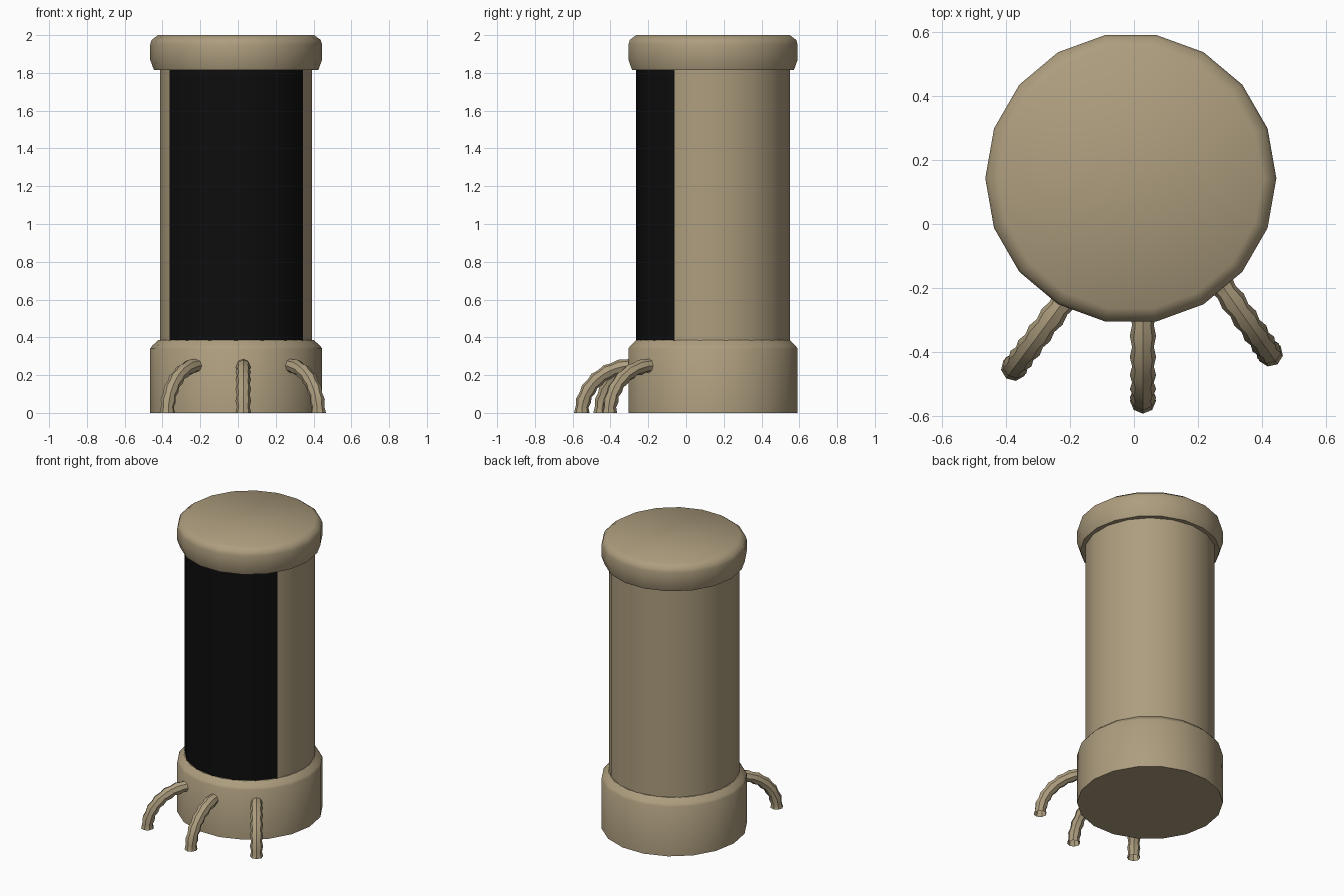
import bpy, bmesh, math
from mathutils import Vector

if "Cube" in bpy.data.objects:
    bpy.data.objects.remove(bpy.data.objects["Cube"])

CX, CY, N = -0.01, 0.143, 18


def material(name, color):
    m = bpy.data.materials.new(name)
    m.diffuse_color = color
    m.use_nodes = True
    m.node_tree.nodes["Principled BSDF"].inputs["Base Color"].default_value = m.diffuse_color
    return m


TAN = material("tan_metal", (0.42, 0.34, 0.21, 1))
BLACK = material("black_glass", (0.004, 0.004, 0.004, 1))


def finish(name, bm, mats, angle=40):
    bmesh.ops.recalc_face_normals(bm, faces=bm.faces)
    me = bpy.data.meshes.new(name)
    bm.to_mesh(me)
    bm.free()
    ob = bpy.data.objects.new(name, me)
    bpy.context.collection.objects.link(ob)
    for m in mats:
        me.materials.append(m)
    bpy.ops.object.select_all(action='DESELECT')
    ob.select_set(True)
    bpy.context.view_layer.objects.active = ob
    bpy.ops.object.shade_smooth_by_angle(angle=math.radians(angle))
    return ob


def bridge(bm, rings):
    """Join consecutive vertex rings with quads."""
    faces = []
    for a, b in zip(rings, rings[1:]):
        n = len(a)
        for i in range(n):
            j = (i + 1) % n
            faces.append(bm.faces.new((a[i], a[j], b[j], b[i])))
    return faces


def lathe(name, profile, turn=0.0, cap=True, window=False):
    bm = bmesh.new()
    rings = [[bm.verts.new((CX + r * math.cos(turn + math.tau * i / N),
                            CY + r * math.sin(turn + math.tau * i / N), z))
              for i in range(N)] for r, z in profile]
    faces = bridge(bm, rings)
    if window:  # the six front facets are dark
        for f in faces:
            if f.calc_center_median().y < CY - 0.22:
                f.material_index = 1
    if cap:
        bm.faces.new(rings[0])
        bm.faces.new(rings[-1])
    return finish(name, bm, [TAN, BLACK] if window else [TAN])


# Base, tank body with dark window, and lid
lathe("base", [(0.455, 0), (0.455, 0.34), (0.445, 0.355), (0.412, 0.385)])
lathe("tank_body", [(0.408, 0.37), (0.408, 1.83)], math.radians(10), False, True)
lathe("lid", [(0.435, 1.815), (0.455, 1.87), (0.455, 1.95), (0.447, 1.975), (0.413, 2.0)])


def hose(name, start, foot, height=0.25, steps=12, sides=8):
    """Lumpy hose bending from the base wall down to the ground."""
    s, d = Vector((*start, 0)), Vector((*foot, 0)) - Vector((*start, 0))
    side = d.normalized().cross(Vector((0, 0, 1)))
    bm = bmesh.new()
    rings = []
    for k in range(steps + 1):
        t = math.pi / 2 * k / steps
        c = s + d * math.sin(t) + Vector((0, 0, height * math.cos(t)))
        tangent = (d * math.cos(t) - Vector((0, 0, height * math.sin(t)))).normalized()
        up = side.cross(tangent)
        r = 0.041 if k % 2 == 0 else 0.034
        rings.append([bm.verts.new(c + r * (side * math.cos(math.tau * i / sides)
                                            + up * math.sin(math.tau * i / sides)))
                      for i in range(sides)])
    bridge(bm, rings)
    bm.faces.new(rings[0])
    return finish(name, bm, [TAN])


# Three hoses at the front
hose("hose_left", (-0.215, -0.235), (-0.375, -0.45))
hose("hose_middle", (0.028, -0.28), (0.028, -0.552))
hose("hose_right", (0.27, -0.185), (0.425, -0.405))
